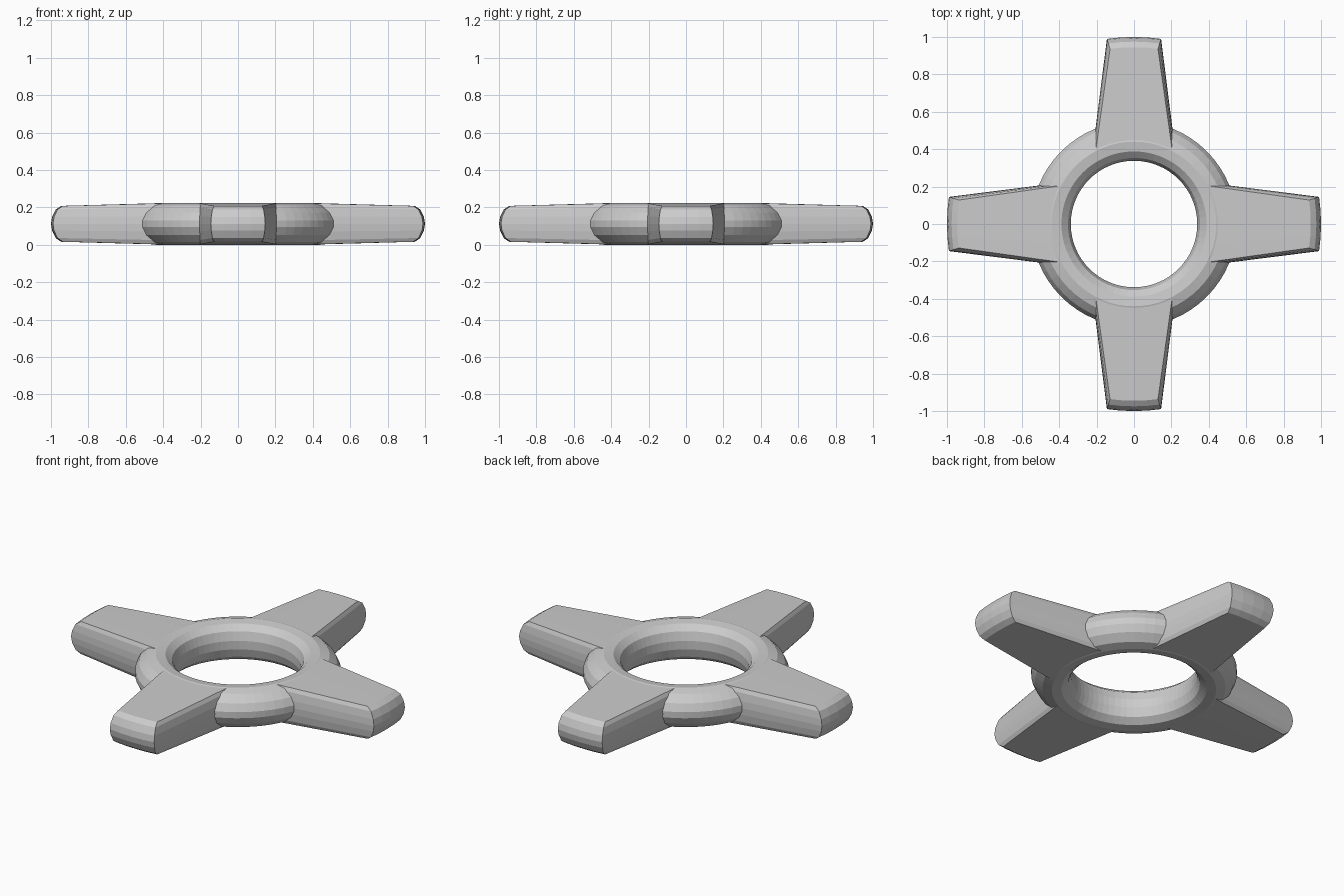
import bpy, bmesh, math

if "Cube" in bpy.data.objects:
    bpy.data.objects.remove(bpy.data.objects["Cube"])

MID = 0.112      # height of the symmetry plane
SEGMENTS = 64


def make_object(name, bm):
    bmesh.ops.recalc_face_normals(bm, faces=bm.faces[:])
    mesh = bpy.data.meshes.new(name)
    bm.to_mesh(mesh)
    bm.free()
    obj = bpy.data.objects.new(name, mesh)
    bpy.context.collection.objects.link(obj)
    return obj


# Hub ring: rounded cross-section turned around z
def build_ring():
    upper = [(0.338, 0.025), (0.353, 0.075), (0.388, 0.105), (0.44, 0.112),
             (0.49, 0.098), (0.53, 0.06), (0.55, 0.018)]
    profile = upper + [(r, -h) for r, h in reversed(upper)]
    bm = bmesh.new()
    rings = []
    for s in range(SEGMENTS):
        a = 2 * math.pi * s / SEGMENTS
        rings.append([bm.verts.new((r * math.cos(a), r * math.sin(a), MID + h))
                      for r, h in profile])
    n = len(profile)
    for s in range(SEGMENTS):
        p, q = rings[s], rings[(s + 1) % SEGMENTS]
        for i in range(n):
            j = (i + 1) % n
            bm.faces.new((p[i], q[i], q[j], p[j]))
    return make_object("hub_ring", bm)


# Tapered arm: stacked outlines, inset towards the top and bottom
def build_arm(name, angle):
    # height fraction, tip radius, side inset
    half = [(1.0, 0.945, 0.017), (0.8, 0.975, 0.008), (0.38, 0.994, 0.002)]
    levels = half + [(0.0, 1.0, 0.0)] + [(-f, r, d) for f, r, d in reversed(half)]
    steps = [-1, -0.5, 0, 0.5, 1]
    k = len(steps)
    bm = bmesh.new()
    loops = []
    for f, tip, inset in levels:
        loop = []
        for r, w, ts in ((0.44, 0.222 - inset, steps),
                         (tip, 0.145 - inset, steps[::-1])):
            thick = 0.110 - (r - 0.44) * 0.028
            for t in ts:
                y = w * t
                loop.append(bm.verts.new((math.sqrt(r * r - y * y), y,
                                          MID + f * thick)))
        loops.append(loop)
    n = 2 * k
    for a, b in zip(loops, loops[1:]):
        for i in range(n):
            j = (i + 1) % n
            bm.faces.new((a[i], a[j], b[j], b[i]))
    for loop in (loops[0], loops[-1]):
        for i in range(k - 1):
            bm.faces.new((loop[i], loop[i + 1], loop[n - 2 - i], loop[n - 1 - i]))
    obj = make_object(name, bm)
    obj.rotation_euler.z = angle
    return obj


build_ring()
for i, side in enumerate(("right", "back", "left", "front")):
    build_arm(side + "_arm", i * math.pi / 2)
